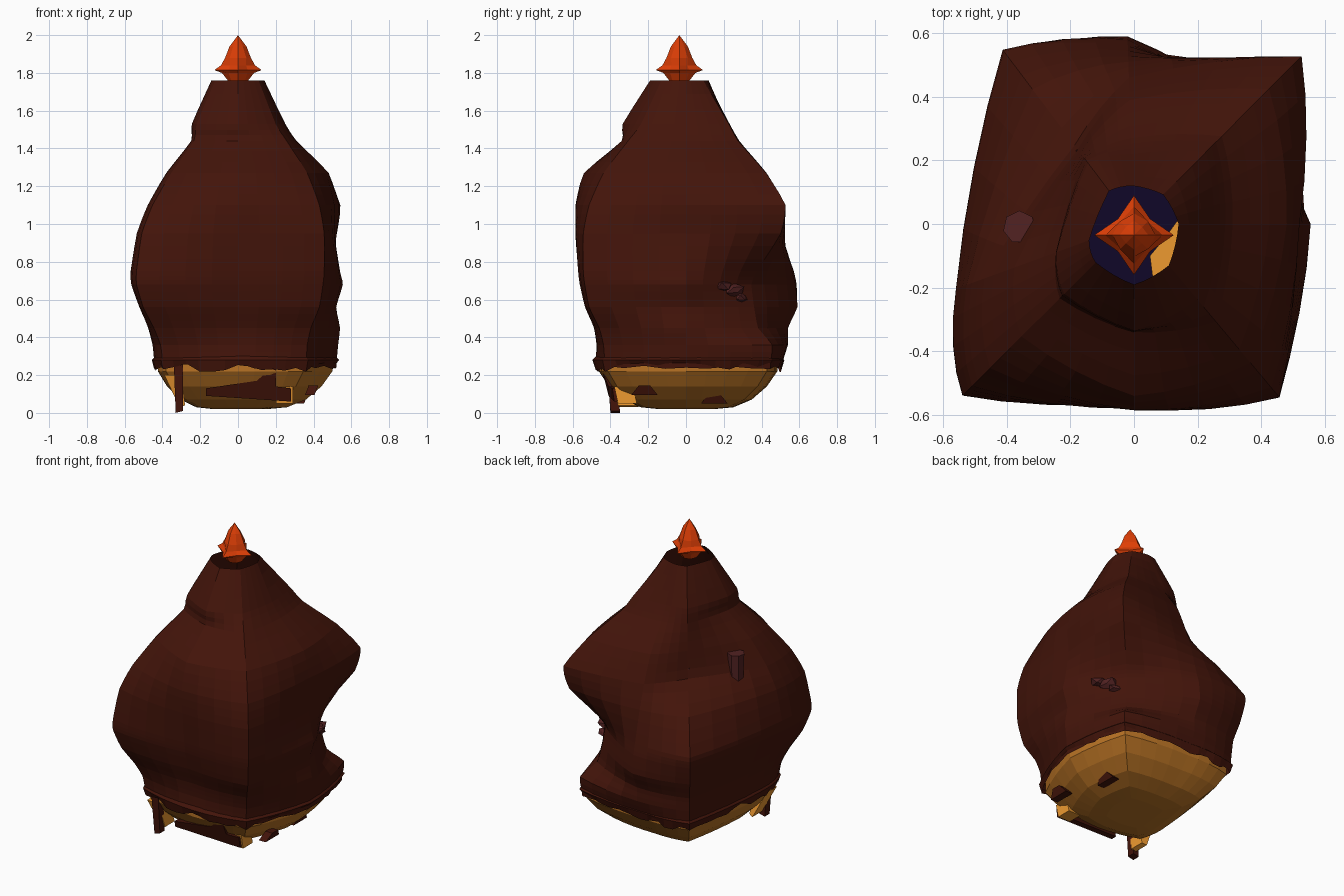
import bpy, bmesh, math, random
from mathutils import Vector

if "Cube" in bpy.data.objects:
    bpy.data.objects.remove(bpy.data.objects["Cube"])

random.seed(4)


def material(name, rgb):
    m = bpy.data.materials.new(name)
    m.diffuse_color = (*rgb, 1)
    m.use_nodes = True
    m.node_tree.nodes["Principled BSDF"].inputs["Base Color"].default_value = m.diffuse_color
    return m


BROWN = material("dark_brown", (0.056, 0.007, 0.003))
NUB = material("red_brown", (0.085, 0.016, 0.016))
OCHRE = material("ochre", (0.48, 0.17, 0.018))
GOLD = material("gold", (0.85, 0.32, 0.03))
ORANGE = material("orange", (0.75, 0.05, 0.002))
NAVY = material("navy", (0.005, 0.002, 0.022))


def make_object(name, bm, mat):
    bmesh.ops.recalc_face_normals(bm, faces=bm.faces[:])
    me = bpy.data.meshes.new(name)
    bm.to_mesh(me)
    bm.free()
    me.materials.append(mat)
    ob = bpy.data.objects.new(name, me)
    bpy.context.collection.objects.link(ob)
    return ob


def smooth_levels(levels, steps, softness):
    """Rows between the rows of a level table: linear blended with Catmull-Rom."""
    out = []
    n = len(levels)
    for i in range(n - 1):
        a, b, c, d = (levels[min(max(k, 0), n - 1)] for k in (i - 1, i, i + 1, i + 2))
        for s in range(steps):
            t = s / steps
            row = []
            for p, q, r, w in zip(a, b, c, d):
                curve = 0.5 * (2 * q + (r - p) * t + (2 * p - 5 * q + 4 * r - w) * t * t
                               + (3 * q - p - 3 * r + w) * t ** 3)
                row.append(softness * curve + (1 - softness) * (q + (r - q) * t))
            out.append(row)
    out.append(list(levels[-1]))
    return out


def loft(name, levels, angles, mat, per=1, bulge=0.0, centre_y=0.0, cap=False, ragged=0.0):
    """Stack rings; every row is z followed by one radius per angle."""
    bm = bmesh.new()
    rings = []
    for li, row in enumerate(levels):
        z, radii = row[0], row[1:]
        pts = [Vector((r * math.cos(math.radians(a)), r * math.sin(math.radians(a)), 0))
               for r, a in zip(radii, angles)]
        ring = []
        for i, p in enumerate(pts):
            q = pts[(i + 1) % len(pts)]
            for s in range(per):
                t = s / per
                v = p.lerp(q, t) * (1 + bulge * 4 * t * (1 - t))
                dz = random.uniform(-ragged, ragged) if li == len(levels) - 1 else 0
                ring.append(bm.verts.new((v.x, v.y + centre_y, z + dz)))
        rings.append(ring)
    n = len(rings[0])
    for a, b in zip(rings, rings[1:]):
        for i in range(n):
            j = (i + 1) % n
            bm.faces.new((a[i], a[j], b[j], b[i]))
    if cap:
        bm.faces.new(rings[-1])
    bmesh.ops.remove_doubles(bm, verts=bm.verts[:], dist=0.0005)
    return make_object(name, bm, mat)


def slab(name, outline, offset, mat):
    """Closed outline in space, thickened along an offset."""
    bm = bmesh.new()
    f = bm.faces.new([bm.verts.new(p) for p in outline])
    res = bmesh.ops.extrude_face_region(bm, geom=[f], use_keep_orig=True)
    verts = [g for g in res["geom"] if isinstance(g, bmesh.types.BMVert)]
    bmesh.ops.translate(bm, verts=verts, vec=offset)
    return make_object(name, bm, mat)


def post(name, x, y, z0, z1, r, mat, sides=7):
    """Small upright faceted stub."""
    bm = bmesh.new()
    bmesh.ops.create_cone(bm, cap_ends=True, segments=sides, radius1=r * 0.8, radius2=r,
                          depth=z1 - z0)
    ob = make_object(name, bm, mat)
    ob.location = (x, y, (z0 + z1) / 2)
    return ob


# Squarish body with four corner ridges and a hollow in the back right corner
ANG = [0, 45, 92, 127, 200, 225, 270, 310]
BODY = [
    # z    E    NE   N    NW   W    SW   S    SE
    [1.76, .14, .13, .12, .13, .15, .17, .19, .17],
    [1.53, .25, .32, .22, .24, .26, .31, .335, .31],
    [1.44, .31, .39, .27, .26, .26, .33, .34, .40],
    [1.27, .48, .60, .39, .28, .40, .50, .54, .57],
    [1.10, .52, .745, .46, .31, .50, .64, .585, .67],
    [0.95, .51, .71, .51, .53, .56, .72, .58, .71],
    [0.75, .54, .53, .56, .68, .595, .76, .56, .71],
    [0.68, .555, .49, .58, .68, .59, .76, .55, .70],
    [0.56, .52, .51, .59, .65, .54, .71, .52, .67],
    [0.45, .54, .54, .54, .61, .50, .63, .48, .60],
    [0.36, .53, .645, .54, .60, .48, .58, .47, .57],
    [0.25, .52, .63, .50, .59, .47, .56, .48, .56],
]
loft("body", smooth_levels(BODY, 3, .45), ANG, BROWN, per=4, bulge=0.035, ragged=0.02)

# Lip running round the lower edge of the body
edge = BODY[-1][1:]
loft("lower_lip", [[z] + [r * s for r in edge] for z, s in ((.31, .97), (.28, 1.03), (.24, 1.0))],
     ANG, BROWN, per=6, bulge=0.035, ragged=0.025)

# Ochre bowl underneath
loft("bowl", [[z] + [r * s for r in edge]
              for z, s in ((.30, .96), (.22, .96), (.14, .85), (.07, .69), (.03, .50), (.02, .3))],
     ANG, OCHRE, per=4, bulge=0.03, cap=True)

# Dark floor seen through the top opening, with a gold sliver
loft("inner_floor", [[.33] + [r * .9 for r in edge]], ANG, NAVY, cap=True)
slab("gold_sliver", [(.06, -.18, .34), (.09, -.19, .34), (.15, -.1, .34), (.15, .03, .34),
                     (.10, -.04, .34), (.05, -.1, .34)], (0, 0, .02), GOLD)

# Four-pointed orange flame
FLAME = [(2.0, 0, 0), (1.94, .045, .036), (1.88, .068, .062), (1.84, .09, .06),
         (1.815, .125, .072), (1.80, .085, .07), (1.755, .05, .05)]
loft("flame", [[z] + [a, b] * 4 for z, a, b in FLAME], range(0, 360, 45), ORANGE,
     centre_y=-.035, cap=True)

# Drips and patches hanging over the bowl
slab("front_drip", [(-.34, -.42, .27), (-.29, -.42, .27), (-.29, -.40, .01), (-.33, -.40, 0)],
     (0, .05, 0), BROWN)
slab("front_patch", [(-.17, -.42, .13), (-.17, -.41, .09), (.28, -.38, .06), (.28, -.39, .13),
                     (.20, -.41, .14), (.20, -.46, .26), (.10, -.43, .17)], (0, .04, 0), BROWN)
slab("front_right_block", [(.20, -.38, .13), (.29, -.38, .14), (.29, -.36, .05), (.20, -.36, .05)],
     (0, .1, 0), GOLD)
slab("front_left_block", [(-.39, -.39, .2), (-.30, -.40, .2), (-.28, -.36, .04), (-.31, -.35, .03)],
     (0, .1, 0), GOLD)
for i, (x, y, z) in enumerate([(.405, -.22, .115), (.35, .15, .07)]):
    slab(f"bowl_spot_{i + 1}", [(x, y - .07, z - .02), (x + .02, y - .03, z + .03),
                                (x + .02, y + .03, z + .03), (x, y + .07, z - .02)],
         (-.05, 0, 0), BROWN)

# Stubs on the back left
post("large_stub", -.36, -.01, .98, 1.22, .052, NUB)
post("small_stub", -.155, .215, 1.04, 1.16, .032, NUB, 6)

# Broken lumps at the edge of the hollow
for i, (x, y, z, s) in enumerate([(.43, .19, .67, .06), (.41, .25, .65, .06), (.39, .29, .61, .04)]):
    bm = bmesh.new()
    bmesh.ops.create_icosphere(bm, subdivisions=1, radius=s)
    for v in bm.verts:
        v.co *= random.uniform(.7, 1.2)
        v.co.z *= .6
    make_object(f"lump_{i + 1}", bm, NUB).location = (x, y, z)
